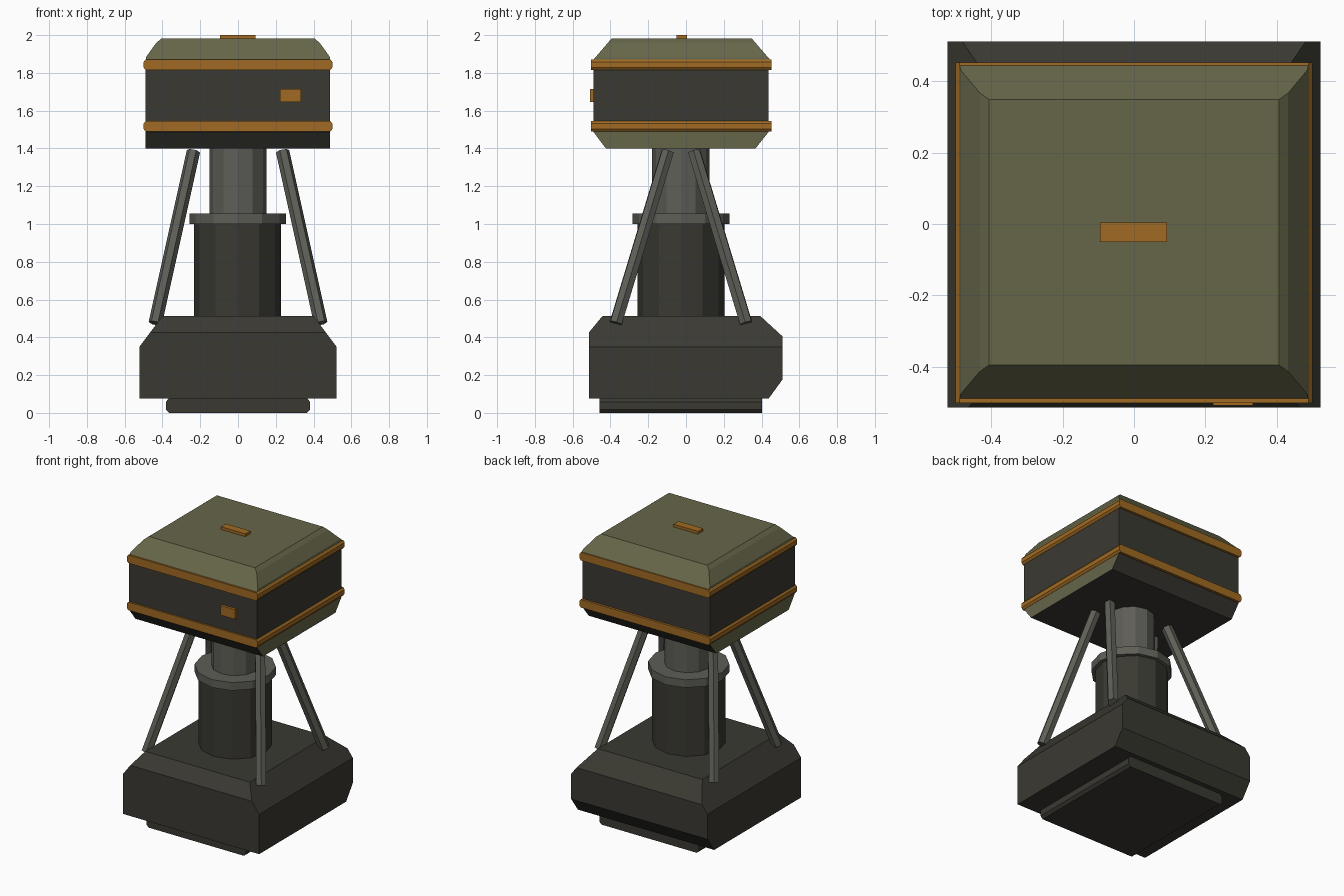
import bpy, bmesh, math
from mathutils import Vector

if "Cube" in bpy.data.objects:
    bpy.data.objects.remove(bpy.data.objects["Cube"])

CY = -0.027  # shared y centre of column and struts


def material(name, hex_code):
    lin = [((int(hex_code[i:i + 2], 16) / 255 + 0.055) / 1.055) ** 2.4 for i in (0, 2, 4)]
    m = bpy.data.materials.new(name)
    m.diffuse_color = (*lin, 1)
    m.use_nodes = True
    m.node_tree.nodes["Principled BSDF"].inputs["Base Color"].default_value = m.diffuse_color
    return m


DARK = material("dark_metal", "3a3932")
GREY = material("grey_steel", "5e5e57")
OLIVE = material("olive_paint", "66664a")
ORANGE = material("orange_trim", "a06a22")


def finish(bm, name, *mats):
    bmesh.ops.recalc_face_normals(bm, faces=bm.faces)
    me = bpy.data.meshes.new(name)
    bm.to_mesh(me)
    bm.free()
    for m in mats:
        me.materials.append(m)
    ob = bpy.data.objects.new(name, me)
    bpy.context.collection.objects.link(ob)
    return ob


def rect(a0, a1, z0, z1):
    return [(a0, z0), (a1, z0), (a1, z1), (a0, z1)]


def sym(right):
    # full outline from its right half, listed bottom to top
    return right + [(-x, z) for x, z in reversed(right)]


def block(name, xz, yz, *mats, rule=None):
    # solid shared by a front outline and a side outline (both counter-clockwise)
    bm = bmesh.new()
    bmesh.ops.create_cube(bm, size=6)
    for axis, prof in ((0, xz), (1, yz)):
        for a, b in zip(prof, prof[1:] + prof[:1]):
            if axis == 1 and abs(a[1] - b[1]) < 1e-6:
                continue
            co, no = Vector((0, 0, a[1])), Vector((0, 0, a[0] - b[0]))
            co[axis], no[axis] = a[0], b[1] - a[1]
            bmesh.ops.bisect_plane(bm, geom=bm.verts[:] + bm.edges[:] + bm.faces[:], dist=1e-6,
                                   plane_co=co, plane_no=no.normalized(), clear_outer=True)
            open_edges = [e for e in bm.edges if e.is_boundary]
            if open_edges:
                bmesh.ops.holes_fill(bm, edges=open_edges, sides=0)
    bmesh.ops.recalc_face_normals(bm, faces=bm.faces)
    if rule:
        for f in bm.faces:
            f.material_index = rule(f.normal)
    return finish(bm, name, *mats)


def rod(name, p0, p1, r, sides, mat, turn=0):
    p0, p1 = Vector(p0), Vector(p1)
    bm = bmesh.new()
    bmesh.ops.create_cone(bm, cap_ends=True, segments=sides, radius1=r, radius2=r,
                          depth=(p1 - p0).length)
    ob = finish(bm, name, mat)
    ob.rotation_mode = 'QUATERNION'
    ob.rotation_quaternion = (p1 - p0).to_track_quat('Z', 'Y')
    ob.location = (p0 + p1) / 2
    return ob


# Base: foot pad and chamfered housing
block("foot_pad", sym([(0.365, 0), (0.382, 0.018), (0.382, 0.058), (0.365, 0.08)]),
      rect(-0.457, 0.403, 0, 0.08), DARK)
block("base_housing", sym([(0.522, 0.075), (0.522, 0.35), (0.40, 0.513)]),
      [(-0.514, 0.075), (0.437, 0.075), (0.511, 0.177), (0.511, 0.405),
       (0.393, 0.513), (-0.442, 0.513), (-0.514, 0.426)], DARK)

# Column
rod("lower_column", (-0.003, CY, 0.5), (-0.003, CY, 1.01), 0.231, 12, DARK)
rod("column_collar", (-0.002, CY, 1.0), (-0.002, CY, 1.055), 0.256, 12, GREY)
rod("upper_column", (0, CY, 1.04), (0, CY, 1.41), 0.152, 12, GREY)

# Four slanted struts
for sx, side in ((-1, "left"), (1, "right")):
    for sy, end in ((-1, "front"), (1, "back")):
        rod(f"{end}_{side}_strut", (sx * 0.438, CY + sy * 0.345, 0.475),
            (sx * 0.236, CY + sy * 0.07, 1.385), 0.036, 6, GREY)

# Head: tapered skirt with olive ends, main body, olive cap
block("head_skirt", rect(-0.49, 0.488, 1.40, 1.50),
      [(-0.424, 1.40), (0.368, 1.40), (0.437, 1.487), (0.437, 1.50), (-0.49, 1.50), (-0.49, 1.487)],
      DARK, OLIVE, rule=lambda n: int(abs(n.x) > 0.9))
block("head_body", rect(-0.49, 0.488, 1.50, 1.86), rect(-0.49, 0.437, 1.50, 1.86), DARK)
block("head_cap", sym([(0.49, 1.86), (0.486, 1.885), (0.432, 1.96), (0.406, 1.981)]),
      [(-0.49, 1.86), (0.445, 1.86), (0.445, 1.87), (0.349, 1.981), (-0.395, 1.981), (-0.49, 1.87)],
      OLIVE)

# Orange trim bands and plates
for name, z in (("lower_trim", 1.489), ("upper_trim", 1.815)):
    block(name, sym([(0.489, z), (0.5, z + 0.014), (0.5, z + 0.042), (0.489, z + 0.056)]),
          rect(-0.502, 0.453, z, z + 0.056), ORANGE)
block("top_plate", rect(-0.095, 0.092, 1.978, 2.0), rect(-0.051, 0.004, 1.978, 2.0), ORANGE)
block("front_plate", rect(0.222, 0.334, 1.647, 1.714), rect(-0.508, -0.488, 1.647, 1.714), ORANGE)
